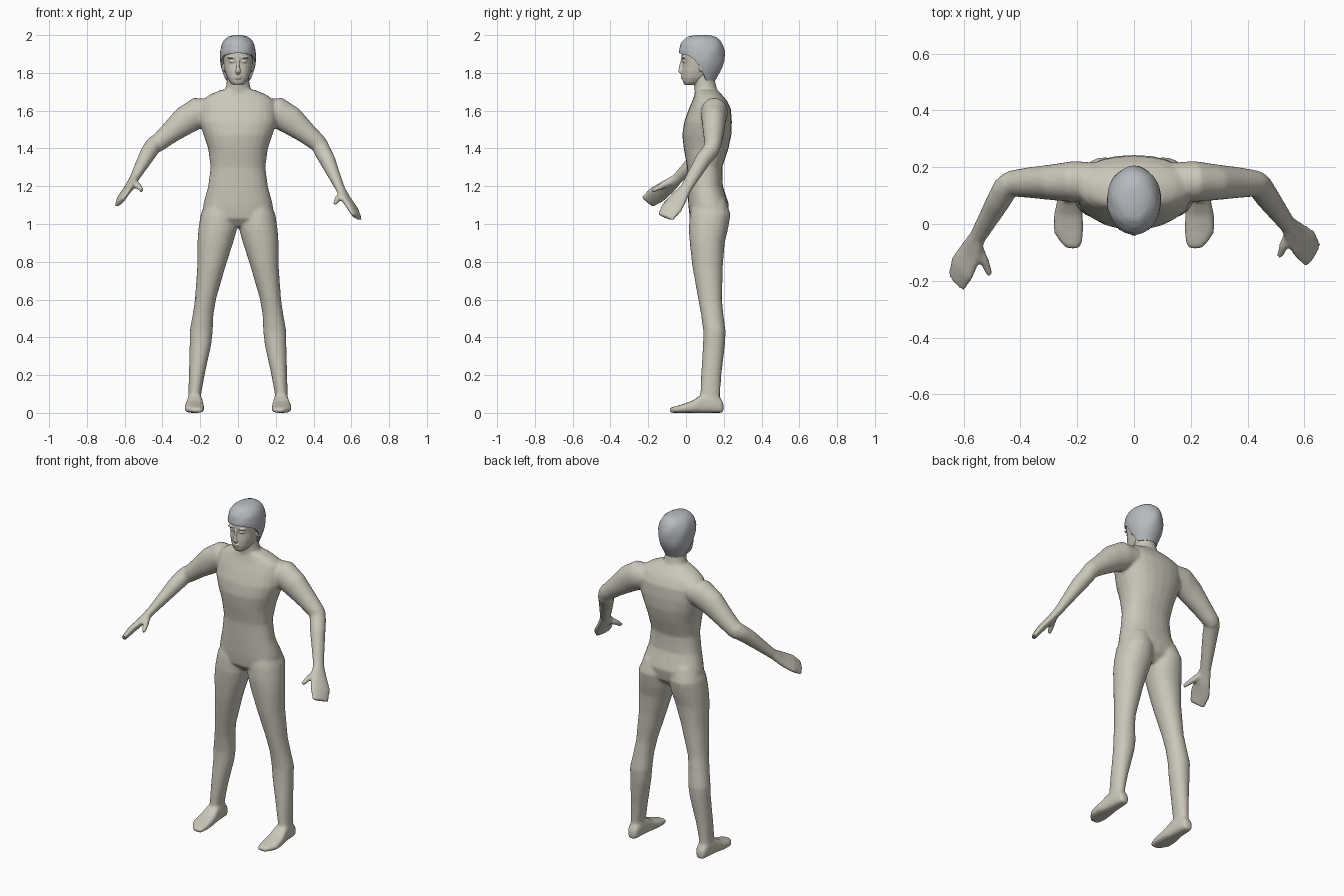
import bpy, bmesh, math
from mathutils import Vector


def material(name, rgb):
    m = bpy.data.materials.new(name)
    m.diffuse_color = (*rgb, 1)
    return m


SKIN = material("warm grey skin", (0.60, 0.57, 0.49))
HAIR = material("cool grey hair", (0.47, 0.49, 0.52))


def ring(c, u, v, n=24, e=2.0):
    """Superellipse ring around c with half axes u and v."""
    pts = []
    for i in range(n):
        a = 2 * math.pi * i / n
        ca, sa = math.cos(a), math.sin(a)
        pts.append(Vector(c) + Vector(u) * math.copysign(abs(ca) ** (2 / e), ca)
                   + Vector(v) * math.copysign(abs(sa) ** (2 / e), sa))
    return pts


def loft(bm, rings, cap_end=True):
    rows = [[bm.verts.new(p) for p in r] for r in rings]
    n = len(rows[0])
    faces = [bm.faces.new((a[i], a[(i + 1) % n], b[(i + 1) % n], b[i]))
             for a, b in zip(rows, rows[1:]) for i in range(n)]
    faces.append(bm.faces.new(rows[0]))
    if cap_end:
        faces.append(bm.faces.new(rows[-1]))
    bmesh.ops.recalc_face_normals(bm, faces=faces)


def level(z, x0, x1, y0, y1, e=2.2):
    return ring(((x0 + x1) / 2, (y0 + y1) / 2, z), ((x1 - x0) / 2, 0, 0), (0, (y1 - y0) / 2, 0), e=e)


def tube(bm, stations, hint, e=2.0):
    """Stations are x, y, z, half width along the hint, half thickness."""
    pts = [Vector(s[:3]) for s in stations]
    rings = []
    for i, s in enumerate(stations):
        d = (pts[min(i + 1, len(pts) - 1)] - pts[max(i - 1, 0)]).normalized()
        h = Vector(hint)
        u = (h - d * h.dot(d)).normalized()
        rings.append(ring(pts[i], u * s[3], d.cross(u) * s[4], e=e))
    loft(bm, rings)


def ball(bm, c, r):
    got = bmesh.ops.create_uvsphere(bm, u_segments=16, v_segments=10, radius=1)
    for v in got["verts"]:
        v.co = Vector(c) + Vector((v.co.x * r[0], v.co.y * r[1], v.co.z * r[2]))


def finish(bm, name, mat):
    me = bpy.data.meshes.new(name)
    bm.to_mesh(me)
    bm.free()
    me.materials.append(mat)
    for p in me.polygons:
        p.use_smooth = True
    ob = bpy.data.objects.new(name, me)
    bpy.context.collection.objects.link(ob)
    return ob


def add_modifiers(ob, voxel, smooth, ratio):
    m = ob.modifiers.new("fuse", "REMESH")
    m.mode, m.voxel_size, m.use_smooth_shade = "VOXEL", voxel, True
    m = ob.modifiers.new("soften", "SMOOTH")
    m.factor, m.iterations = 0.5, smooth
    m = ob.modifiers.new("simplify", "DECIMATE")
    m.ratio = ratio


# Torso, from crotch to collar
bm = bmesh.new()
loft(bm, [level(z, -w, w, f, b, 2.3) for z, w, f, b in (
    (0.985, 0.09, 0.06, 0.17), (1.03, 0.18, 0.02, 0.215), (1.10, 0.185, 0.012, 0.228),
    (1.20, 0.158, 0.008, 0.195), (1.30, 0.145, 0.006, 0.192), (1.40, 0.158, -0.012, 0.225),
    (1.47, 0.182, -0.02, 0.24), (1.54, 0.205, -0.01, 0.243), (1.61, 0.205, 0.015, 0.238),
    (1.655, 0.19, 0.035, 0.215), (1.685, 0.15, 0.045, 0.19), (1.71, 0.09, 0.05, 0.165))])
# Neck
loft(bm, [level(z, -w, w, f, b, 2) for z, w, f, b in (
    (1.65, 0.085, 0.05, 0.19), (1.71, 0.068, 0.045, 0.165), (1.75, 0.06, 0.04, 0.155),
    (1.82, 0.058, 0.03, 0.15))])
# Legs and feet
for s in (-1, 1):
    loft(bm, [level(z, s * a, s * b, f, k, 2.1) for z, a, b, f, k in (
        (1.13, 0.02, 0.165, 0.04, 0.21), (1.05, 0.005, 0.198, 0.02, 0.236),
        (0.97, 0.006, 0.21, 0.015, 0.222), (0.90, 0.026, 0.215, 0.02, 0.205),
        (0.78, 0.065, 0.215, 0.033, 0.195), (0.60, 0.117, 0.228, 0.065, 0.19),
        (0.52, 0.13, 0.24, 0.08, 0.198), (0.43, 0.134, 0.256, 0.092, 0.21),
        (0.36, 0.142, 0.256, 0.09, 0.206), (0.20, 0.177, 0.26, 0.08, 0.187),
        (0.10, 0.195, 0.263, 0.076, 0.18), (0.03, 0.195, 0.262, 0.08, 0.18))])
    loft(bm, [ring((s * (a + b) / 2, y, h / 2), ((b - a) / 2, 0, 0), (0, 0, h / 2), e=3)
              for y, a, b, h in (
        (-0.087, 0.195, 0.235, 0.024), (-0.07, 0.184, 0.255, 0.032), (-0.03, 0.178, 0.282, 0.042),
        (0.03, 0.18, 0.282, 0.062), (0.085, 0.187, 0.27, 0.098), (0.15, 0.192, 0.265, 0.1),
        (0.185, 0.198, 0.258, 0.075), (0.198, 0.21, 0.25, 0.05))])
    # Upper arm
    tube(bm, [(s * x, y, z, a, b) for x, y, z, a, b in (
        (0.12, 0.15, 1.60, 0.065, 0.06), (0.21, 0.15, 1.59, 0.072, 0.082),
        (0.28, 0.147, 1.548, 0.064, 0.076), (0.36, 0.146, 1.482, 0.055, 0.057),
        (0.43, 0.143, 1.423, 0.046, 0.046), (0.455, 0.14, 1.40, 0.036, 0.036))], (0, 1, 0))
# Forearms, hands and thumbs, each side posed on its own
tube(bm, [(0.425, 0.15, 1.43, 0.04, 0.04), (0.445, 0.13, 1.39, 0.045, 0.045),
          (0.472, 0.09, 1.34, 0.042, 0.043), (0.54, 0.0, 1.19, 0.032, 0.024),
          (0.57, -0.04, 1.135, 0.05, 0.022), (0.605, -0.075, 1.085, 0.062, 0.02),
          (0.63, -0.11, 1.035, 0.05, 0.014)], (0.43, 0.9, -0.2))
tube(bm, [(0.555, -0.02, 1.16, 0.02, 0.02), (0.528, -0.075, 1.135, 0.017, 0.017),
          (0.512, -0.115, 1.105, 0.011, 0.011)], (0, 0, 1))
tube(bm, [(-0.43, 0.15, 1.44, 0.04, 0.04), (-0.453, 0.125, 1.41, 0.045, 0.045),
          (-0.478, 0.08, 1.37, 0.042, 0.043), (-0.55, -0.045, 1.24, 0.032, 0.024),
          (-0.575, -0.1, 1.195, 0.05, 0.022), (-0.605, -0.155, 1.155, 0.06, 0.02),
          (-0.625, -0.205, 1.115, 0.047, 0.014)], (-0.5, 0.65, -0.45))
tube(bm, [(-0.555, -0.075, 1.225, 0.02, 0.02), (-0.527, -0.13, 1.2, 0.017, 0.017),
          (-0.507, -0.18, 1.175, 0.011, 0.011)], (0, 0, 1))
add_modifiers(finish(bm, "body", SKIN), 0.008, 6, 0.25)

# Head with brow, eyes, nose, lips and ears
bm = bmesh.new()
loft(bm, [level(z, -w, w, f, b, 2.3) for z, w, f, b in (
    (1.735, 0.025, -0.006, 0.05), (1.75, 0.042, -0.016, 0.085), (1.775, 0.058, -0.02, 0.12),
    (1.81, 0.07, -0.02, 0.15), (1.85, 0.077, -0.016, 0.165), (1.885, 0.08, -0.024, 0.18),
    (1.93, 0.08, -0.02, 0.18), (1.965, 0.06, 0.0, 0.15), (1.98, 0.03, 0.03, 0.12))])
tube(bm, [(0, -0.02, 1.875, 0.008, 0.006), (0, -0.026, 1.84, 0.008, 0.009),
          (0, -0.031, 1.808, 0.014, 0.011), (0, -0.022, 1.797, 0.012, 0.007)], (1, 0, 0))
ball(bm, (0, -0.02, 1.782), (0.021, 0.008, 0.005))
ball(bm, (0, -0.019, 1.772), (0.018, 0.008, 0.005))
for s in (-1, 1):
    ball(bm, (s * 0.031, -0.011, 1.86), (0.015, 0.009, 0.006))
    ball(bm, (s * 0.034, -0.015, 1.88), (0.024, 0.01, 0.005))
    ball(bm, (s * 0.078, 0.085, 1.835), (0.01, 0.02, 0.03))
add_modifiers(finish(bm, "head", SKIN), 0.004, 2, 0.5)

# Hair cap: the hem is high over the face and low at the nape
PROFILE = ((2.0, 0.022, 0.05, 0.12), (1.993, 0.05, 0.012, 0.155), (1.975, 0.073, -0.012, 0.18),
           (1.95, 0.087, -0.03, 0.195), (1.915, 0.095, -0.038, 0.204), (1.87, 0.095, -0.034, 0.204),
           (1.83, 0.09, -0.02, 0.194), (1.79, 0.077, 0.0, 0.172), (1.75, 0.064, 0.02, 0.15))


def hair_size(z):
    for p, q in zip(PROFILE, PROFILE[1:]):
        if z >= q[0]:
            t = (p[0] - z) / (p[0] - q[0])
            return [a + (b - a) * t for a, b in zip(p[1:], q[1:])]
    return PROFILE[-1][1:]


def hem(a):
    back = math.sin(a)  # -1 at the face, +1 at the nape
    if back < -0.55:
        return 1.905 - 0.02 * math.cos(a) ** 2
    t = min(1, (back + 0.55) / 0.95)
    return 1.885 - 0.125 * t * t * (3 - 2 * t)


N, ROWS = 48, 16
rings = []
for j in range(ROWS + 2):
    t = min(j, ROWS) / ROWS
    row = []
    for i in range(N):
        a = 2 * math.pi * i / N
        z = 2.0 - (2.0 - hem(a)) * t ** 1.5
        w, f, b = hair_size(z)
        k = 1 + 0.014 * math.sin(6 * a + 9 * t) * math.sin(math.pi * t)
        if j > ROWS:
            k = 0.8
        row.append(Vector((w * k * math.cos(a), (f + b) / 2 + (b - f) / 2 * k * math.sin(a), z)))
    rings.append(row)
bm = bmesh.new()
loft(bm, rings, cap_end=False)
hair = finish(bm, "hair", HAIR)
bpy.context.view_layer.objects.active = hair
hair.select_set(True)
bpy.ops.object.shade_smooth_by_angle(angle=math.radians(50))
